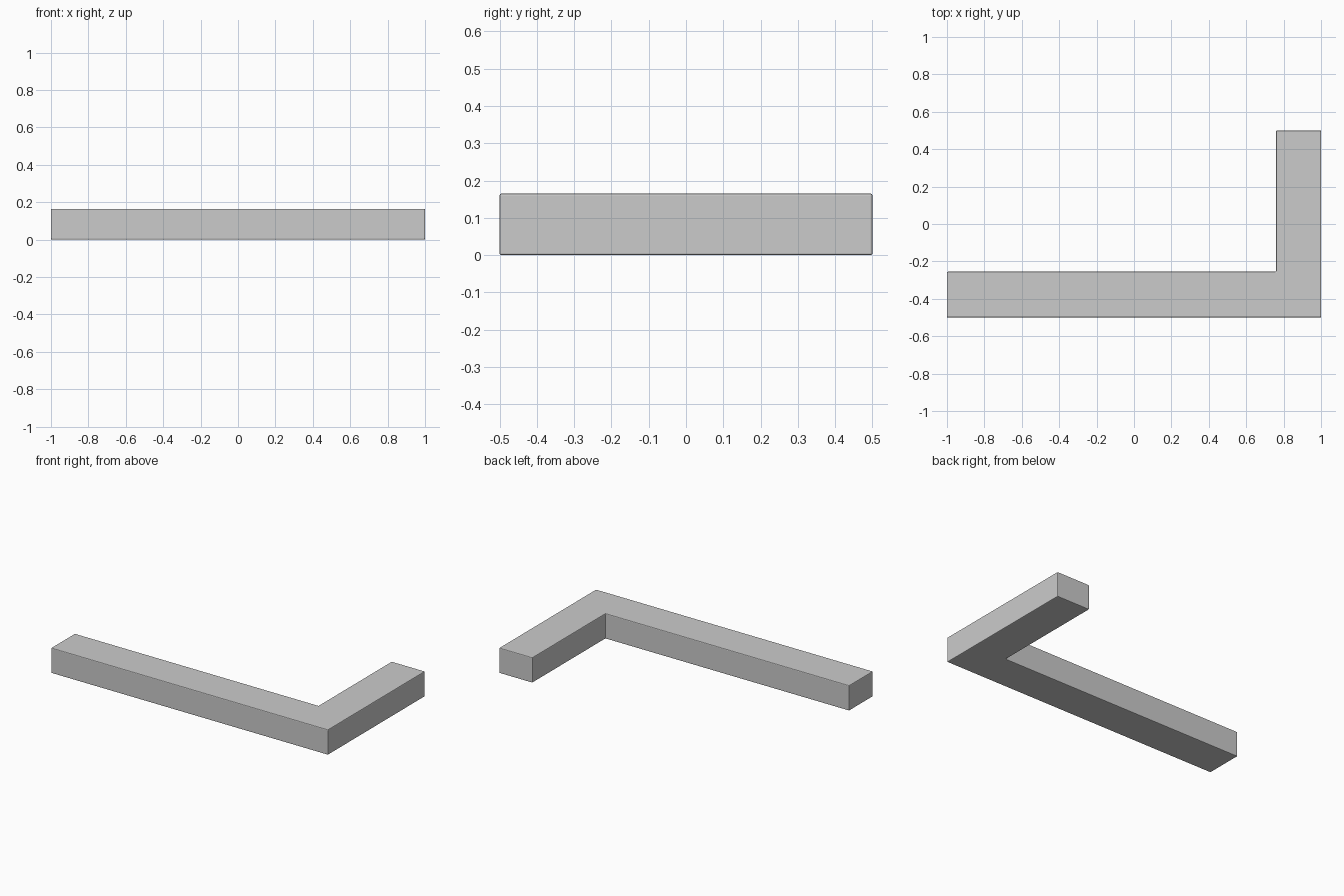
import bpy
import bmesh

if "Cube" in bpy.data.objects:
    bpy.data.objects.remove(bpy.data.objects["Cube"])

HEIGHT = 0.165

# L-shaped footprint: long front arm and short right-hand arm
profile = [(-1, -0.5), (1, -0.5), (1, 0.5), (0.76, 0.5), (0.76, -0.255), (-1, -0.255)]

bm = bmesh.new()
base = bm.faces.new([bm.verts.new((x, y, 0)) for x, y in profile])
top = bmesh.ops.extrude_face_region(bm, geom=[base])["geom"]
bmesh.ops.translate(bm, vec=(0, 0, HEIGHT),
                    verts=[g for g in top if isinstance(g, bmesh.types.BMVert)])
bmesh.ops.recalc_face_normals(bm, faces=bm.faces)

mesh = bpy.data.meshes.new("corner_bar")
bm.to_mesh(mesh)
bm.free()
bar = bpy.data.objects.new("corner_bar", mesh)
bpy.context.collection.objects.link(bar)

# Slightly eased edges
bevel = bar.modifiers.new("eased_edges", 'BEVEL')
bevel.width = 0.005
bevel.segments = 2
bevel.limit_method = 'ANGLE'
